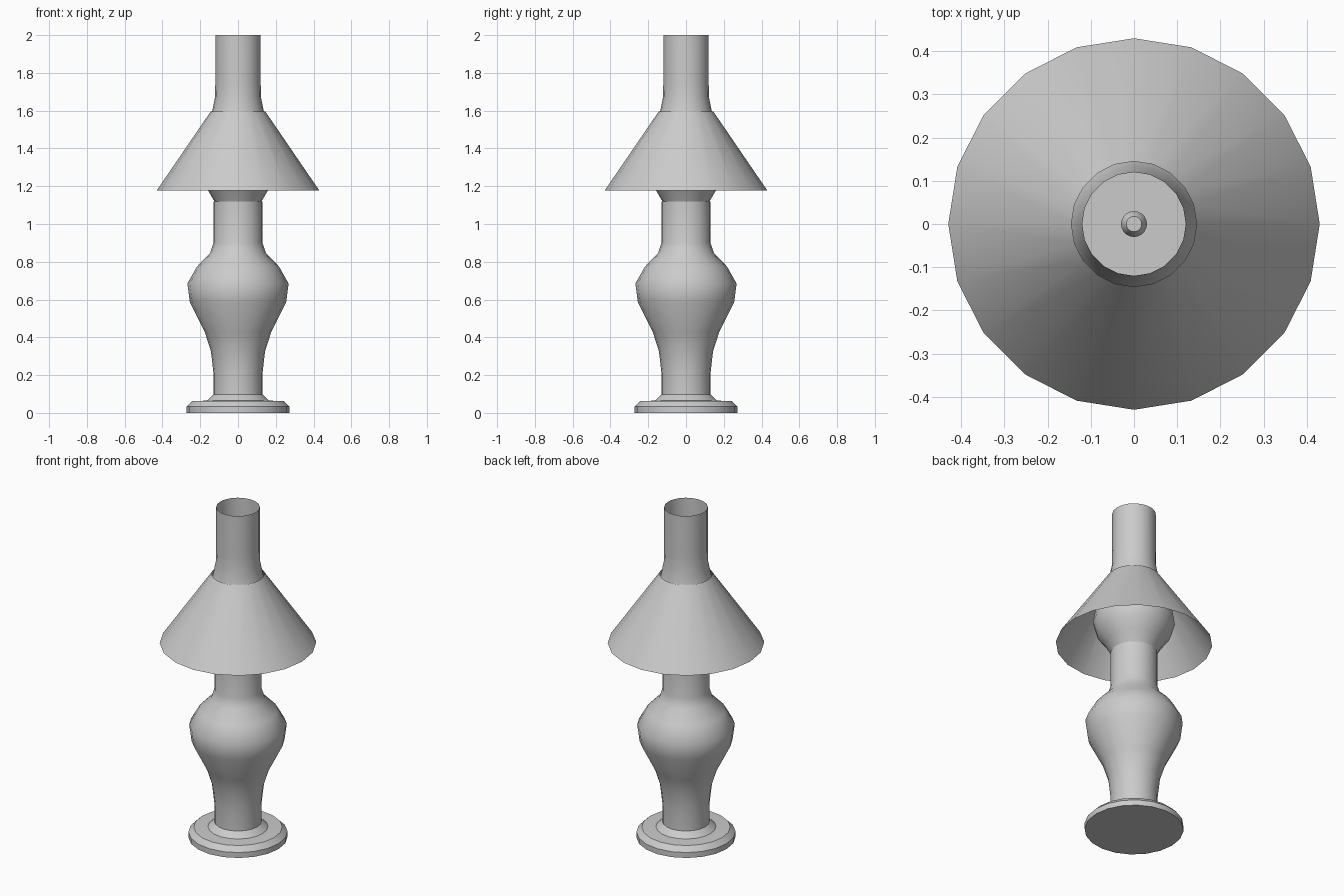
import bpy, bmesh, math

if "Cube" in bpy.data.objects:
    bpy.data.objects.remove(bpy.data.objects["Cube"])

SIDES = 20


def lathe(name, profile, angle=32):
    """Revolve (radius, z) points around z; radius 0 closes with a point."""
    bm = bmesh.new()
    rings = []
    for r, z in profile:
        if r == 0:
            rings.append([bm.verts.new((0, 0, z))] * SIDES)
        else:
            rings.append([bm.verts.new((r * math.cos(math.tau * i / SIDES),
                                        r * math.sin(math.tau * i / SIDES), z))
                          for i in range(SIDES)])
    for a, b in zip(rings, rings[1:]):
        for i in range(SIDES):
            j = (i + 1) % SIDES
            bm.faces.new(dict.fromkeys((a[i], a[j], b[j], b[i])))
    mesh = bpy.data.meshes.new(name)
    bm.to_mesh(mesh)
    bm.free()
    obj = bpy.data.objects.new(name, mesh)
    bpy.context.collection.objects.link(obj)
    bpy.ops.object.select_all(action='DESELECT')
    obj.select_set(True)
    bpy.context.view_layer.objects.active = obj
    bpy.ops.object.shade_smooth_by_angle(angle=math.radians(angle))
    return obj


# Stepped foot and vase-shaped body, closed at the top
lathe("lamp_body", [
    (0, 0), (0.272, 0), (0.272, 0.033), (0.243, 0.062), (0.165, 0.065),
    (0.13, 0.097), (0.13, 0.21), (0.143, 0.325), (0.175, 0.425),
    (0.255, 0.585), (0.268, 0.685), (0.217, 0.775), (0.148, 0.845),
    (0.13, 0.90), (0.13, 1.12), (0, 1.12)], 40)

# Open glass chimney with its bulge hidden under the shade
lathe("glass_chimney", [
    (0.122, 1.115), (0.16, 1.18), (0.205, 1.24), (0.225, 1.31),
    (0.212, 1.39), (0.178, 1.48), (0.142, 1.57), (0.134, 1.61),
    (0.122, 1.67), (0.12, 1.75), (0.12, 2.0)], 60)

# Conical shade, open at both ends
lathe("shade", [(0.43, 1.178), (0.145, 1.595)])

# Small wick holder inside the chimney
lathe("wick_holder", [(0.03, 1.12), (0.03, 1.18), (0.018, 1.20), (0, 1.20)])
